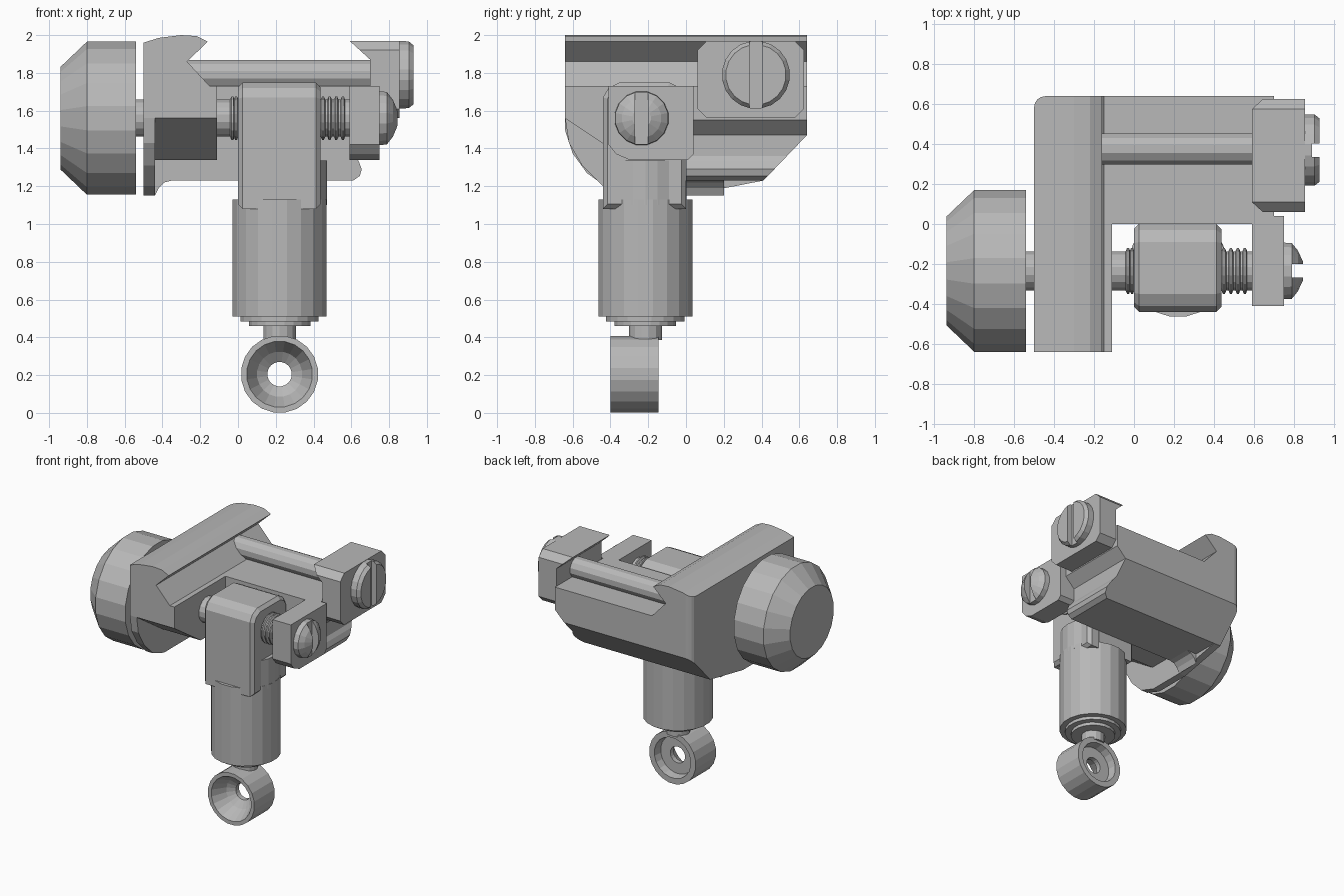
import bpy, bmesh
from math import sin, cos, pi, radians
from mathutils import Vector

cube = bpy.data.objects.get("Cube")
if cube:
    bpy.data.objects.remove(cube, do_unlink=True)

GREY = (0.48, 0.48, 0.48, 1)
metal = bpy.data.materials.new("plain grey")
metal.use_nodes = True
metal.diffuse_color = GREY
metal.node_tree.nodes["Principled BSDF"].inputs["Base Color"].default_value = GREY


def finish(name, bm):
    bmesh.ops.recalc_face_normals(bm, faces=bm.faces)
    mesh = bpy.data.meshes.new(name)
    bm.to_mesh(mesh)
    bm.free()
    mesh.materials.append(metal)
    ob = bpy.data.objects.new(name, mesh)
    bpy.context.collection.objects.link(ob)
    return ob


def place(axis, along, u, v):
    """Point with its distance along an axis and two cross coordinates."""
    return {"X": (along, u, v), "Y": (u, along, v), "Z": (u, v, along)}[axis]


def prism(name, axis, pts, a, b, bevel=None, width=0.05, segments=1, cut=None):
    """Extrude a profile; bevel the edges a rule picks; trim by a plane."""
    bm = bmesh.new()
    ends = [[bm.verts.new(place(axis, t, *p)) for p in pts] for t in (a, b)]
    for ring in ends:
        bm.faces.new(ring)
    for i in range(len(pts)):
        j = (i + 1) % len(pts)
        bm.faces.new((ends[0][i], ends[0][j], ends[1][j], ends[1][i]))
    bmesh.ops.recalc_face_normals(bm, faces=bm.faces)
    if bevel:
        edges = [e for e in bm.edges if bevel(e.verts[0].co, e.verts[1].co)]
        bmesh.ops.bevel(bm, geom=edges, offset=width, segments=segments,
                        profile=0.5, affect="EDGES", clamp_overlap=True)
    if cut:
        bmesh.ops.bisect_plane(bm, geom=bm.verts[:] + bm.edges[:] + bm.faces[:],
                               plane_co=cut[0], plane_no=cut[1], clear_outer=True)
        bmesh.ops.holes_fill(bm, edges=[e for e in bm.edges if e.is_boundary])
    return finish(name, bm)


def lathe(name, axis, centre, profile, sides=20, closed=False):
    """Turn (distance, radius) points about an axis line."""
    bm = bmesh.new()
    rings = []
    for t, r in profile:
        angles = [2 * pi * (k + 0.5) / sides for k in range(sides)]
        rings.append([bm.verts.new(place(axis, t, centre[0] + r * cos(a),
                                         centre[1] + r * sin(a))) for a in angles])
    pairs = list(zip(rings, rings[1:]))
    if closed:
        pairs.append((rings[-1], rings[0]))
    else:
        bm.faces.new(rings[0])
        bm.faces.new(rings[-1])
    for p, q in pairs:
        for k in range(sides):
            m = (k + 1) % sides
            bm.faces.new((p[k], p[m], q[m], q[k]))
    return finish(name, bm)


def slotted(head, x, y, z):
    """Cut a vertical screwdriver slot in a screw head."""
    cutter = prism("slot_cutter", "X", [(y - .034, z - .3), (y + .034, z - .3),
                   (y + .034, z + .3), (y - .034, z + .3)], x, x + 0.3)
    cutter.hide_render = True
    mod = head.modifiers.new("slot", "BOOLEAN")
    mod.operation = "DIFFERENCE"
    mod.solver = "EXACT"
    mod.object = cutter
    bpy.context.view_layer.objects.active = head
    bpy.ops.object.modifier_apply(modifier=mod.name)
    bpy.data.objects.remove(cutter, do_unlink=True)


def back_corner(p, q):
    return all(abs(c.x + 0.5) < 1e-4 and abs(c.y - 0.64) < 1e-4 for c in (p, q))


def clamp_corner(p, q):
    return abs(p.x - q.x) > 0.1 and abs(p.z - q.z) < 1e-4 and abs(p.y - q.y) < 1e-4


# Fixed jaw with dovetail lip and crowned top
prism("fixed_jaw", "Y", [(-.5, 1.56), (-.5, 1.96), (-.42, 1.985), (-.3, 2), (-.22, 1.995),
      (-.16, 1.965), (-.27, 1.86), (-.15, 1.73), (-.11, 1.73), (-.11, 1.56)],
      -0.64, 0.64, back_corner, 0.055, 4)
# Outer side plate below the jaw
prism("side_plate", "X", [(-.64, 1.56), (-.62, 1.43), (-.55, 1.31), (-.44, 1.2), (-.3, 1.15),
      (0, 1.15), (.41, 1.23), (.64, 1.47), (.64, 1.56)], -0.5, -0.44, back_corner, 0.055, 4)
# Sloped block under the front of the jaw
prism("front_block", "X", [(-.64, 1.56), (0, 1.56), (0, 1.34), (-.31, 1.34)], -0.44, -0.11)
# Fillet between side plate and body
prism("plate_fillet", "Y", [(-.44, 1.15), (-.42, 1.19), (-.39, 1.22), (-.35, 1.23),
      (-.44, 1.23)], 0, 0.2)
# Main body with rounded lower end and chamfered back
prism("main_body", "Y", [(-.44, 1.23), (.61, 1.23), (.645, 1.255), (.655, 1.29), (.64, 1.33),
      (.62, 1.36), (.62, 1.47), (.7, 1.55), (.7, 1.73), (-.44, 1.73)], 0, 0.64,
      cut=(Vector((0, .64, 1.47)), Vector((0, .24, -.23))))
# Screw bracket at the front
prism("screw_bracket", "X", [(-.41, 1.73), (.04, 1.73), (.04, 1.37), (.01, 1.34), (-.3, 1.34),
      (-.37, 1.37), (-.41, 1.42)], 0.59, 0.75)

# Moving clamp with dovetail and its cross bolt
prism("clamp_block", "Y", [(.59, 1.97), (.855, 1.97), (.855, 1.56), (.7, 1.56), (.7, 1.87)],
      0.06, 0.625, clamp_corner, 0.05)
lathe("cross_bolt", "X", (0.375, 1.79), [(-.27, .08), (.72, .08)], 12)
clamp_screw = lathe("clamp_screw", "X", (0.37, 1.79),
                    [(.84, .18), (.905, .18), (.93, .16)], 20)
slotted(clamp_screw, 0.89, 0.37, 1.79)

# Adjusting knob, threaded spindle and end screw share one axis
AXIS = (-0.235, 1.56)
lathe("knob", "X", AXIS, [(-.54, .41), (-.8, .41), (-.94, .275)], 20)
lathe("spindle", "X", AXIS, [(-.55, .1), (.76, .1)], 16)
for i, x in enumerate((-.03, -.01, .45, .485, .52, .555)):
    lathe(f"thread_ring_{i + 1}", "X", AXIS,
          [(x - .012, .1), (x - .005, .117), (x + .005, .117), (x + .012, .1)], 16)
end_screw = lathe("end_screw", "X", AXIS, [(.74, .145), (.79, .142), (.82, .105), (.845, .05)], 16)
slotted(end_screw, 0.79, *AXIS)

# Post riding on the spindle
prism("post", "X", [(-.44, 1.08), (-.44, 1.67), (-.41, 1.72), (-.35, 1.75), (-.09, 1.75),
      (-.03, 1.72), (0, 1.67), (0, 1.08)], 0, 0.437,
      lambda p, q: abs(p.x - q.x) < 1e-4, 0.025)

# Barrel with raised shoulder and stepped lower end
POST = (0.22, -0.215)
lathe("barrel", "Z", POST, [(.51, .252), (1.13, .252)], 20)
arc = [radians(a) for a in range(-30, 61, 15)]
prism("barrel_shoulder", "Z", [POST] + [(POST[0] + .25 * cos(a), POST[1] + .25 * sin(a))
      for a in arc], 1.1, 1.335)
lathe("barrel_steps", "Z", POST, [(.46, .165), (.485, .165), (.485, .21), (.52, .21)], 20)
lathe("neck", "Z", POST, [(.385, .088), (.47, .088)], 14)

# Eyelet with conical front and recessed back
lathe("eyelet", "Y", (0.22, 0.205), [(-.40, .205), (-.145, .205), (-.145, .16), (-.21, .15),
      (-.21, .065), (-.25, .065), (-.29, .12), (-.40, .175)], 20, closed=True)
